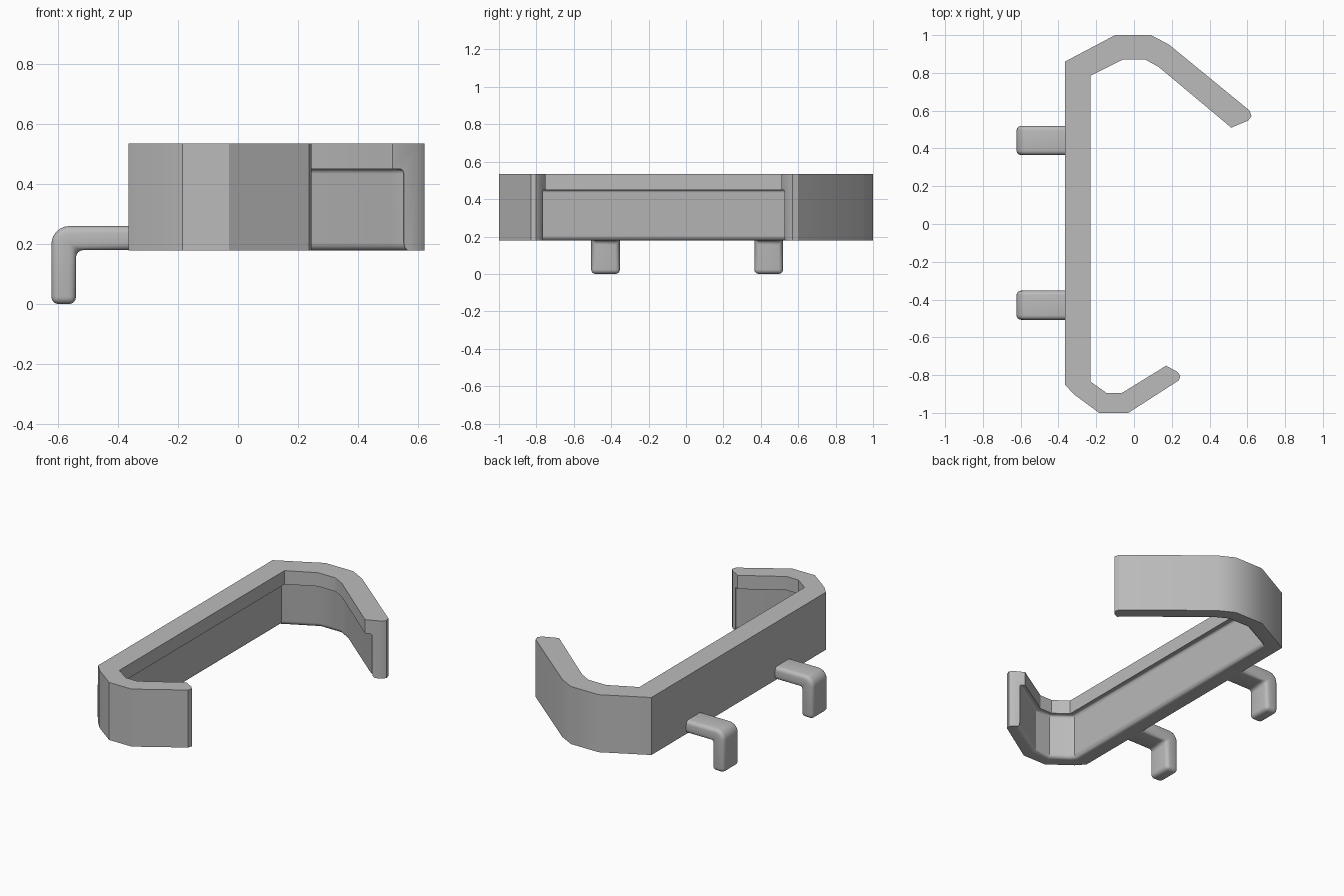
import bpy, bmesh, math
from mathutils import Vector

cube = bpy.data.objects.get("Cube")
if cube:
    bpy.data.objects.remove(cube, do_unlink=True)

grey = bpy.data.materials.new("light grey plastic")
grey.use_nodes = True
grey.diffuse_color = (0.5, 0.5, 0.5, 1)
grey.node_tree.nodes["Principled BSDF"].inputs["Base Color"].default_value = (0.5, 0.5, 0.5, 1)

BOTTOM, LIP, TOP = 0.178, 0.45, 0.535


def finish(name, bm, angle, bevel=0):
    bmesh.ops.remove_doubles(bm, verts=bm.verts, dist=0.0005)
    bmesh.ops.recalc_face_normals(bm, faces=bm.faces)
    mesh = bpy.data.meshes.new(name)
    bm.to_mesh(mesh)
    bm.free()
    mesh.materials.append(grey)
    obj = bpy.data.objects.new(name, mesh)
    bpy.context.collection.objects.link(obj)
    bpy.ops.object.select_all(action='DESELECT')
    obj.select_set(True)
    bpy.context.view_layer.objects.active = obj
    if bevel:
        mod = obj.modifiers.new("rounded_edges", 'BEVEL')
        mod.width, mod.segments = bevel, 4
        mod.limit_method, mod.angle_limit = 'ANGLE', math.radians(40)
        bpy.ops.object.modifier_apply(modifier=mod.name)
    bpy.ops.object.shade_smooth_by_angle(angle=math.radians(angle))
    return obj


def section(r):
    """Wall section: (depth from inner face as a fraction, height), thick lip over a thin wall."""
    pts = [(1, TOP), (0, TOP), (0, LIP), (r - 0.12, LIP)]
    for i in range(1, 5):  # hollow fillet under the lip
        a = math.radians(22.5 * i)
        pts.append((r - 0.12 + 0.12 * math.sin(a), LIP - 0.016 * (1 - math.cos(a))))
    for i in range(5):  # rounded lower edge
        a = math.radians(22.5 * i)
        pts.append((r + 0.2 * (1 - math.cos(a)), BOTTOM + 0.027 * (1 - math.sin(a))))
    return pts + [(1, BOTTOM)]


# Clip stations along its length: outer point, inner point, recess fraction
R = 0.27
stations = [
    ((0.23, -0.783), (0.17, -0.75), 0.45),
    ((0.245, -0.803), (0.168, -0.751), 0.38),
    ((0.237, -0.828), (0.155, -0.759), 0.3),
    ((0.2, -0.852), (0.135, -0.772), R),
    ((-0.03, -1), (-0.065, -0.895), R),
    ((-0.185, -1), (-0.145, -0.895), R),
    ((-0.32, -0.9), (-0.218, -0.843), R),
    ((-0.365, -0.85), (-0.23, -0.833), R),
    ((-0.365, 0.86), (-0.23, 0.785), R),
    ((-0.1, 1), (-0.06, 0.87), R),
    ((0.09, 1), (0.06, 0.87), R),
    ((0.185, 0.95), (0.13, 0.832), R),
    ((0.57, 0.635), (0.485, 0.535), R),
    ((0.612, 0.6), (0.505, 0.518), 0.29),
    ((0.622, 0.57), (0.513, 0.511), 0.36),
    ((0.603, 0.547), (0.515, 0.51), 0.43),
]

# Clip body: sweep the section through the stations and cap both ends
bm = bmesh.new()
rings = []
for outer, inner, r in stations:
    o, n = Vector(outer), Vector(inner)
    rings.append([bm.verts.new((*n.lerp(o, f), z)) for f, z in section(r)])
for a, b in zip(rings, rings[1:]):
    for i in range(len(a)):
        j = (i + 1) % len(a)
        bm.faces.new((a[i], a[j], b[j], b[i]))
bm.faces.new(rings[0])
bm.faces.new(rings[-1])
finish("clip_body", bm, 28)

# Two bent pegs on the back of the clip
for name, y in (("rear_peg", 0.442), ("front_peg", -0.43)):
    outline = [(-0.3, 0.18), (-0.54, 0.18), (-0.54, 0), (-0.622, 0)]
    for i in range(7):
        a = math.radians(15 * i)
        outline.append((-0.562 - 0.06 * math.cos(a), 0.2 + 0.06 * math.sin(a)))
    outline.append((-0.3, 0.26))
    bm = bmesh.new()
    face = bm.faces.new([bm.verts.new((x, y - 0.077, z)) for x, z in outline])
    side = bmesh.ops.extrude_face_region(bm, geom=[face])
    verts = [v for v in side["geom"] if isinstance(v, bmesh.types.BMVert)]
    bmesh.ops.translate(bm, verts=verts, vec=(0, 0.154, 0))
    finish(name, bm, 35, bevel=0.024)
